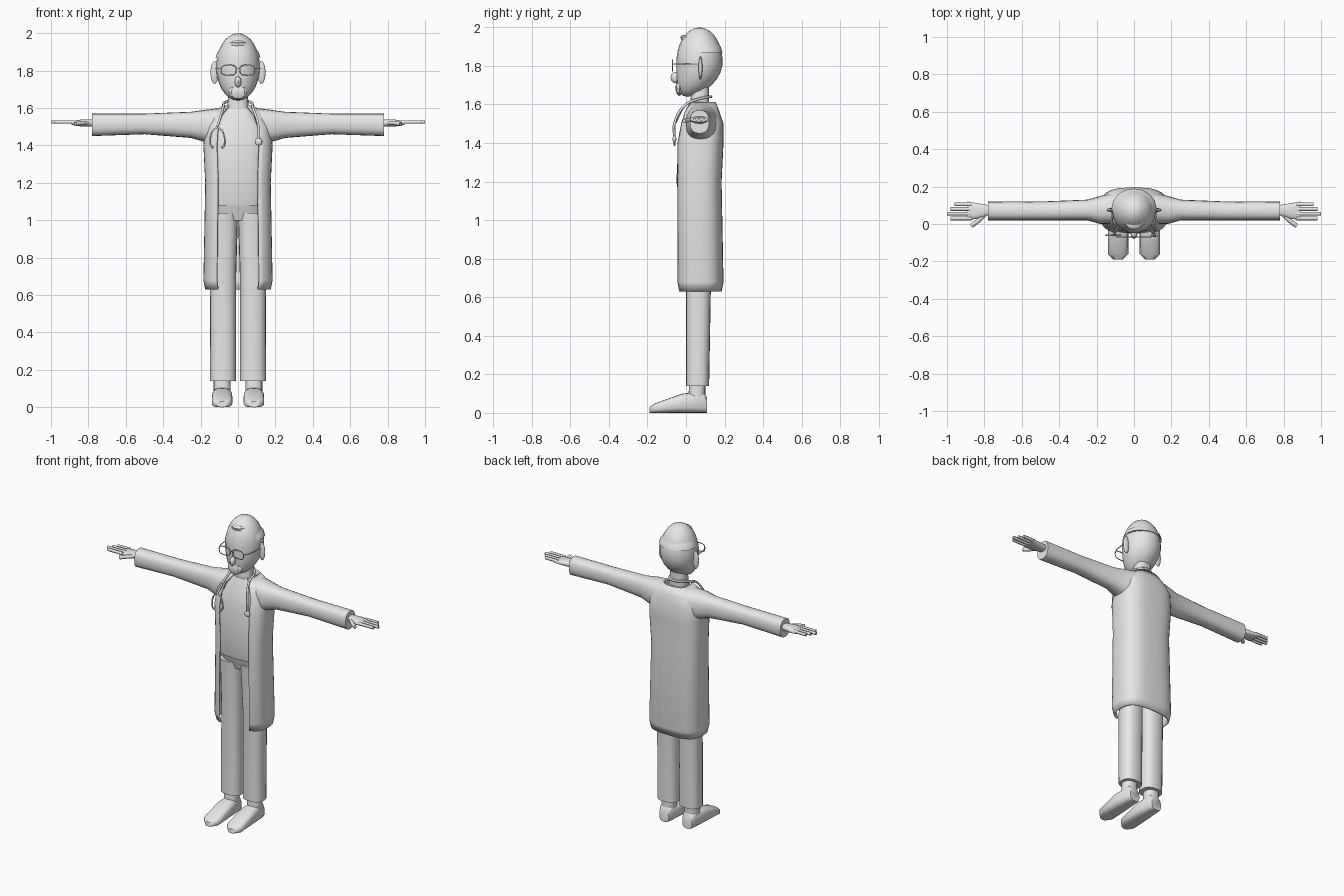
import bpy, bmesh, math
from math import sin, cos, pi, asin

cube = bpy.data.objects.get("Cube")
if cube:
    bpy.data.objects.remove(cube, do_unlink=True)

shade = (.8, .8, .8, 1)
grey = bpy.data.materials.new("plain grey")
grey.use_nodes = True
grey.diffuse_color = shade
for node in grey.node_tree.nodes:
    if node.type == 'BSDF_PRINCIPLED':
        node.inputs["Base Color"].default_value = shade


def add_object(name, data, mirror):
    """Link a part, colour it and optionally mirror it across x."""
    data.materials.append(grey)
    obj = bpy.data.objects.new(name, data)
    bpy.context.collection.objects.link(obj)
    if mirror:
        obj.modifiers.new("Mirror", 'MIRROR')
    return obj


def add_mesh(name, bm, mirror=False, angle=50):
    """Turn a bmesh into a smooth object that keeps sharp edges."""
    bmesh.ops.recalc_face_normals(bm, faces=bm.faces)
    mesh = bpy.data.meshes.new(name)
    bm.to_mesh(mesh)
    bm.free()
    obj = add_object(name, mesh, mirror)
    bpy.ops.object.select_all(action='DESELECT')
    bpy.context.view_layer.objects.active = obj
    obj.select_set(True)
    bpy.ops.object.shade_smooth_by_angle(angle=math.radians(angle))
    return obj


def outline(low_a, high_a, low_b, high_b, fullness, segments, start=0):
    """Points of a rounded box; a start angle leaves a gap at low b."""
    def bulge(value):
        return math.copysign(abs(value) ** (2 / fullness), value)

    points = []
    for i in range(segments):
        span = i / (segments - 1) if start else i / segments
        turn = start + (2 * pi - 2 * start) * span
        a = (low_a + high_a) / 2 + (high_a - low_a) / 2 * bulge(sin(turn))
        b = (low_b + high_b) / 2 - (high_b - low_b) / 2 * bulge(cos(turn))
        points.append((a, b))
    return points


def skin(rings, closed=True):
    """Bridge rows of points with quads and cap the closed ones."""
    bm = bmesh.new()
    rows = [[bm.verts.new(point) for point in ring] for ring in rings]
    count = len(rows[0])
    for lower, upper in zip(rows, rows[1:]):
        for i in range(count if closed else count - 1):
            j = (i + 1) % count
            bm.faces.new((lower[i], lower[j], upper[j], upper[i]))
    if closed:
        bm.faces.new(rows[0])
        bm.faces.new(rows[-1])
    return bm


def loft(name, axis, sections, fullness=2.5, segments=20, **options):
    """Each section has a position along the axis and four bounds."""
    place = {'x': lambda p, a, b: (p, a, b),
             'y': lambda p, a, b: (a, p, b),
             'z': lambda p, a, b: (a, b, p)}[axis]
    rings = [[place(position, a, b) for a, b in outline(*bounds, fullness, segments)]
             for position, *bounds in sections]
    return add_mesh(name, skin(rings), **options)


def column(name, sections, **options):
    """Upright loft, symmetric across x: height, half width, front, back."""
    return loft(name, 'z', [(z, -half, half, front, back) for z, half, front, back in sections], **options)


def ellipsoid(name, centre, radii, segments=16, chin=0, **options):
    """Stretched ball whose lower half can be drawn forward."""
    bm = bmesh.new()
    bmesh.ops.create_uvsphere(bm, u_segments=segments, v_segments=segments * 3 // 4, radius=1)
    for vert in bm.verts:
        drop = min(vert.co.z, 0)
        vert.co = [c + r * v for c, r, v in zip(centre, radii, vert.co)]
        vert.co.y -= chin * drop * drop
    return add_mesh(name, bm, **options)


def tube(name, points, radius, kind='BEZIER', cyclic=False, mirror=False):
    curve = bpy.data.curves.new(name, 'CURVE')
    curve.dimensions = '3D'
    curve.bevel_depth = radius
    curve.bevel_resolution = 1
    curve.resolution_u = 5
    curve.use_fill_caps = True
    spline = curve.splines.new(kind)
    knots = spline.bezier_points if kind == 'BEZIER' else spline.points
    knots.add(len(points) - 1)
    for knot, point in zip(knots, points):
        if kind == 'BEZIER':
            knot.co = point
            knot.handle_left_type = knot.handle_right_type = 'AUTO'
        else:
            knot.co = (*point, 1)
    spline.use_cyclic_u = cyclic
    return add_object(name, curve, mirror)


# Coat, open down the front by a fixed share of its width
coat_fullness = 3
opening = asin(.62 ** (coat_fullness / 2))
coat_rings = []
for z, half, front, back in [(.63, .17, -.04, .18), (.68, .18, -.05, .19), (1.2, .17, -.05, .18),
                             (1.4, .18, -.05, .19), (1.5, .17, -.03, .19),
                             (1.56, .14, -.01, .17), (1.61, .08, .02, .15)]:
    edge = outline(-half, half, front, back, coat_fullness, 30, opening)
    coat_rings.append([(x, y, z) for x, y in edge])
coat = add_mesh("coat", skin(coat_rings, closed=False))
cloth = coat.modifiers.new("Thickness", 'SOLIDIFY')
cloth.thickness = .01
cloth.offset = 0

# Shirt and hips
column("shirt", [(1.08, .15, -.03, .15), (1.2, .15, -.05, .16), (1.4, .15, -.04, .17),
                 (1.5, .14, -.02, .17), (1.6, .06, .02, .13)], fullness=coat_fullness)
column("hips", [(1, .13, 0, .14), (1.1, .15, -.03, .15)])

# Legs, ankles and shoes
loft("trouser_leg", 'z', [(.14, .01, .15, 0, .12), (.7, .01, .15, 0, .13), (1.04, 0, .15, -.02, .15)],
     mirror=True)
loft("ankle", 'z', [(.05, .04, .13, .01, .1), (.2, .04, .13, .02, .1)], mirror=True)
loft("shoe", 'y', [(-.19, .06, .11, 0, .03), (-.16, .03, .14, 0, .05), (-.02, .03, .14, 0, .1),
                   (.09, .04, .13, 0, .11), (.11, .05, .12, 0, .08)], fullness=3, mirror=True)

# Sleeves flare into the shoulders
loft("sleeve", 'x', [(.1, 0, .17, 1.4, 1.6), (.18, 0, .15, 1.42, 1.59), (.25, .02, .13, 1.44, 1.58),
                     (.5, .02, .12, 1.46, 1.57), (.78, .02, .12, 1.45, 1.57)], mirror=True)

# Hands with four evenly spread fingers
loft("palm", 'x', [(.77, .05, .1, 1.5, 1.54), (.83, .03, .11, 1.5, 1.54), (.89, .02, .12, 1.51, 1.53)],
     mirror=True)
for i, label in enumerate(["index", "middle", "ring", "little"]):
    y = .03 + i * .025
    reach = 1 - abs(i - 1) * .02
    tube(label + "_finger", [(.87, y, 1.525), (reach, y, 1.525)], .01, kind='POLY', mirror=True)
tube("thumb", [(.79, .06, 1.52), (.83, .02, 1.52), (.87, -.01, 1.515)], .012, mirror=True)

# Neck, head and features
column("neck", [(1.56, .06, .02, .12), (1.72, .05, .03, .12)])
ellipsoid("head", (0, .07, 1.82), (.117, .12, .18), segments=20, chin=.06)
ellipsoid("ear", (.125, .075, 1.79), (.022, .01, .06), mirror=True)
ellipsoid("nose", (0, -.055, 1.74), (.018, .025, .03), segments=8)
ellipsoid("beard", (0, -.035, 1.685), (.05, .02, .04), segments=8, angle=20)

# Hair with a raised front
column("hair", [(1.87, .12, -.02, .19), (1.9, .11, -.01, .18), (1.95, .06, -.03, .14), (1.96, .03, -.02, .1)],
       fullness=2, segments=16, angle=35)

# Spectacles
wire = .003
lens = [(x, -.07, z) for x, z in outline(.01, .09, 1.775, 1.83, 3, 16)]
tube("spectacle_rim", lens, wire, kind='POLY', cyclic=True, mirror=True)
tube("spectacle_bridge", [(-.01, -.07, 1.81), (.01, -.07, 1.81)], wire, kind='POLY')
tube("spectacle_arm", [(.09, -.07, 1.81), (.11, -.03, 1.81), (.12, .07, 1.81)], wire, kind='POLY', mirror=True)

# Stethoscope draped around the neck
drape = [(.07, .07, 1.63), (.08, 0, 1.6), (.11, -.06, 1.5)]
mirrored = [(-x, y, z) for x, y, z in reversed(drape)]
tube("stethoscope_tube", mirrored + [(0, .13, 1.64)] + drape + [(.11, -.06, 1.43)], .007)
fork_x, fork_y, fork_z = mirrored[0]
for side, label in [(-1, "right"), (1, "left")]:
    tube(label + "_earpiece", [(fork_x + side * out, fork_y, fork_z - drop)
                               for out, drop in [(0, 0), (.03, .03), (.03, .11), (.02, .11)]], .005)
ellipsoid("chest_piece", (.11, -.06, 1.42), (.02, .01, .02))
